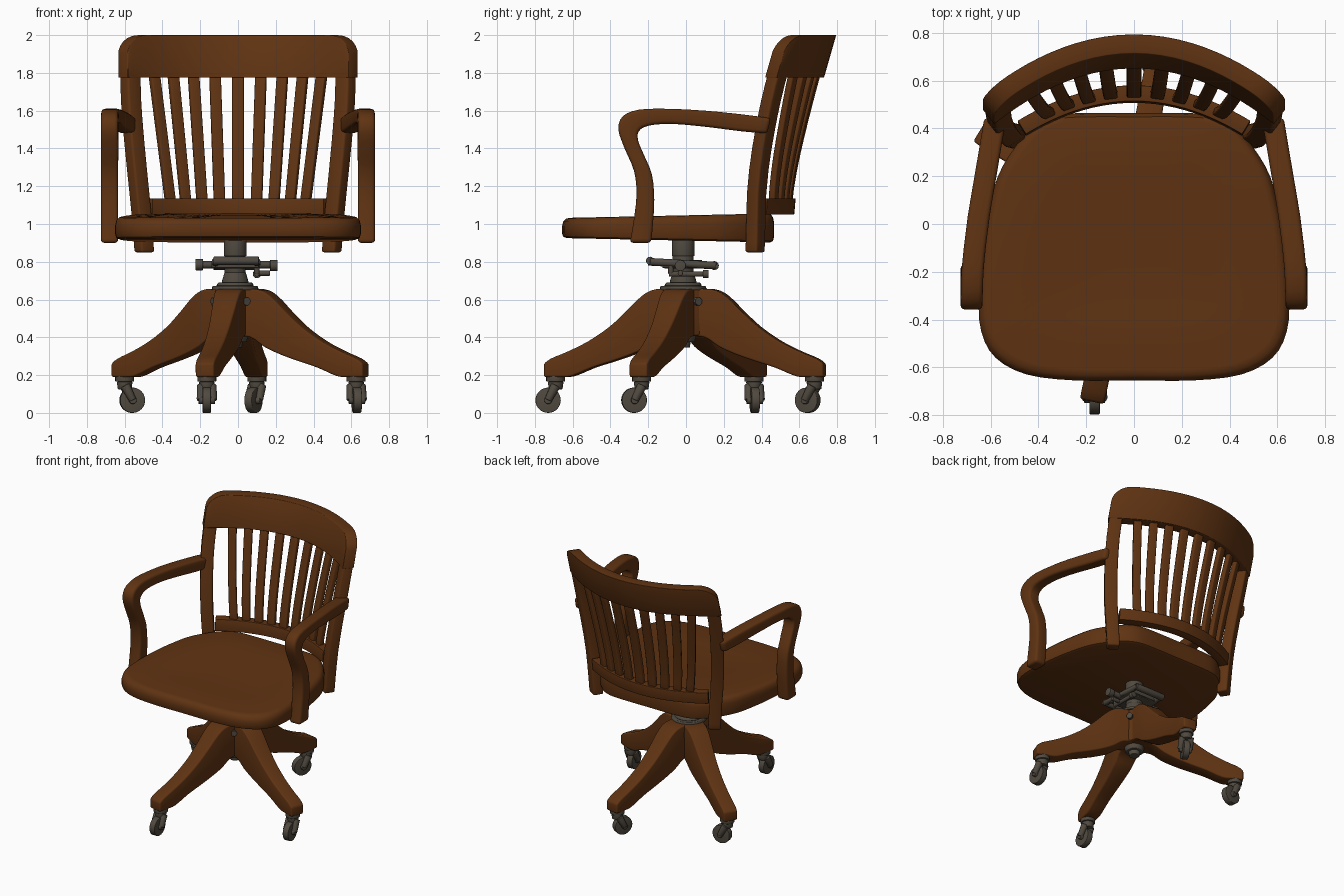
import bpy, bmesh, math
from mathutils import Vector, Matrix

if "Cube" in bpy.data.objects:
    bpy.data.objects.remove(bpy.data.objects["Cube"])


def material(name, rgb):
    m = bpy.data.materials.new(name)
    m.diffuse_color = (*rgb, 1)
    m.use_nodes = True
    m.node_tree.nodes["Principled BSDF"].inputs["Base Color"].default_value = m.diffuse_color
    return m


WOOD = material("brown wood", (0.115, 0.033, 0.006))
METAL = material("aged metal", (0.08, 0.067, 0.05))


def finish(name, bm, mat, bevel=0.0):
    bmesh.ops.recalc_face_normals(bm, faces=bm.faces)
    me = bpy.data.meshes.new(name)
    bm.to_mesh(me)
    bm.free()
    me.materials.append(mat)
    ob = bpy.data.objects.new(name, me)
    bpy.context.collection.objects.link(ob)
    bpy.ops.object.select_all(action='DESELECT')
    ob.select_set(True)
    bpy.context.view_layer.objects.active = ob
    if bevel:
        mod = ob.modifiers.new("round", 'BEVEL')
        mod.width, mod.segments = bevel, 3
        mod.limit_method, mod.angle_limit = 'ANGLE', math.radians(40)
        bpy.ops.object.modifier_apply(modifier=mod.name)
    bpy.ops.object.shade_smooth_by_angle(angle=math.radians(40))
    return ob


def spline(pts, n=3, closed=False):
    """Catmull-Rom resampling of tuples of any length."""
    pts = [Vector(p) for p in pts]
    c, out = len(pts), []
    at = (lambda i: pts[i % c]) if closed else (lambda i: pts[max(0, min(c - 1, i))])
    for i in range(c if closed else c - 1):
        a, b, d, e = at(i - 1), at(i), at(i + 1), at(i + 2)
        for k in range(n):
            t = k / n
            out.append(0.5 * (2 * b + (d - a) * t + (2 * a - 5 * b + 4 * d - e) * t * t
                              + (3 * b - a - 3 * d + e) * t ** 3))
    return out if closed else out + [pts[-1]]


def lerp(table, v):
    for (a, p), (b, q) in zip(table, table[1:]):
        if v <= b:
            return p + (q - p) * max(0, (v - a) / (b - a))
    return table[-1][1]


def loft(rings):
    bm = bmesh.new()
    vs = [[bm.verts.new(p) for p in r] for r in rings]
    n = len(vs[0])
    for r, s in zip(vs, vs[1:]):
        for i in range(n):
            j = (i + 1) % n
            bm.faces.new((r[i], r[j], s[j], s[i]))
    bm.faces.new(vs[0])
    bm.faces.new(vs[-1])
    return bm


def rod(bm, p, q, r1, r2=None, seg=20):
    p, q = Vector(p), Vector(q)
    d = q - p
    m = Matrix.Translation((p + q) / 2) @ Vector((0, 0, 1)).rotation_difference(d).to_matrix().to_4x4()
    bmesh.ops.create_cone(bm, cap_ends=True, segments=seg, radius1=r1,
                          radius2=r1 if r2 is None else r2, depth=d.length, matrix=m)


# Seat: rounded outline stacked into a softly dished slab
half = [(0, -.655), (.25, -.655), (.45, -.63), (.58, -.56), (.64, -.45), (.65, -.3), (.635, -.1),
        (.61, .05), (.57, .2), (.5, .32), (.42, .41), (.33, .455), (.2, .465), (0, .465)]
outline = spline(half + [(-x, y) for x, y in half[-2:0:-1]], 3, True)
layers = [(.96, .912), (.99, .92), (1, .94), (1, 1.0), (.99, 1.025), (.965, 1.042), (.93, 1.046),
          (.6, 1.042), (.2, 1.038)]
finish("seat", loft([[(x * s, y * s, z + (.02 * y if z > .95 else -.02 * y)) for x, y in outline]
                     for s, z in layers]), WOOD)

# Curved, reclined surface shared by all back parts
LEAN = spline([(.85, .525), (1.05, .54), (1.2, .556), (1.4, .595), (1.7, .67), (2.0, .755)], 4)
BOW = 0.65


def back(x, z, off):
    n = Vector((2 * BOW * x, 1)).normalized()
    return (x + n.x * off, lerp(LEAN, z) - BOW * x * x + n.y * off, z)


def rail(name, xmax, low, high, t, bevel):
    xs = [xmax * math.sin(math.pi / 2 * i / 16) for i in range(-16, 17)]
    finish(name, loft([[back(x, low, -t), back(x, low, t), back(x, high(x), t), back(x, high(x), -t)]
                       for x in xs]), WOOD, bevel)


def rounded_top(x):
    d = max(0, abs(x) - .51)
    return 1.9 + math.sqrt(max(0, .01 - d * d))


def upright(name, path, w, t, bevel):
    finish(name, loft([[back(x - w, z, -t), back(x + w, z, -t), back(x + w, z, t), back(x - w, z, t)]
                       for x, z in path]), WOOD, bevel)


rail("top_rail", .61, 1.775, rounded_top, .04, .014)
rail("lower_back_rail", .47, 1.05, lambda x: 1.135, .033, .01)
for s, side in ((-1, "left"), (1, "right")):
    path = spline([(.495, .85), (.51, 1.05), (.545, 1.4), (.565, 1.65), (.57, 1.88)], 3)
    upright(side + "_back_post", [(s * x, z) for x, z in path], .036, .038, .012)
for i in range(-4, 5):
    top = i * .125 - math.copysign(.0035 * i * i, i)
    upright("back_slat", [(top * (.8 + .2 * k / 8), 1.1 + .7 * k / 8) for k in range(9)],
            .031 - .0015 * abs(i), .018, .008)

# Arms: bent strip given as outer and inner (y, z) edges
edges = spline([(.45, 1.56, .43, 1.48), (.3, 1.58, .3, 1.49), (.1, 1.60, .1, 1.515),
                (-.1, 1.61, -.08, 1.53), (-.25, 1.605, -.2, 1.52), (-.335, 1.57, -.25, 1.49),
                (-.358, 1.5, -.253, 1.44), (-.325, 1.4, -.22, 1.36), (-.275, 1.28, -.18, 1.26),
                (-.262, 1.15, -.168, 1.13), (-.28, 1.0, -.175, 1.0), (-.297, .9, -.185, .9)], 3)
ARM_X = [(-.4, .682), (-.2, .677), (-.1, .667), (.05, .648), (.2, .622), (.45, .58)]
for s, side in ((-1, "left"), (1, "right")):
    rings = []
    for a, b, c, d in edges:
        if d < 1.35:
            xa = xc = .68
        else:
            xa, xc = lerp(ARM_X, a), lerp(ARM_X, c)
        rings.append([(s * (xa - .046), a, b), (s * (xa + .046), a, b),
                      (s * (xc + .046), c, d), (s * (xc - .046), c, d)])
    finish(side + "_arm", loft(rings), WOOD, .018)

# Base legs: (radius, height) of top and bottom edge plus half width
HUB = Vector((-.015, 0, 0))
leg = spline([(0, .655, 0, .41, .075), (.13, .655, .1, .40, .072), (.2, .62, .17, .35, .068),
              (.28, .535, .25, .31, .062), (.36, .455, .34, .275, .057), (.46, .38, .44, .24, .054),
              (.56, .325, .54, .195, .052), (.64, .288, .6, .19, .052), (.675, .26, .675, .19, .05)], 3)
# foot position, then direction in which the caster wheel trails
feet = [((-.165, -.69), (0, -1)), ((.625, -.235), (.1, -1)),
        ((.1, .68), (-.5, -1)), ((-.6, .36), (1, .1))]
for foot, trail in feet:
    f = Vector((*foot, 0))
    u = (f - HUB).normalized()
    v = Vector((-u.y, u.x, 0))
    k = ((f - HUB).length + .055) / .675
    rings = []
    for r, z, r2, z2, w in leg:
        a, b = HUB + u * r * k, HUB + u * r2 * k
        rings.append([(*(a - v * w).xy, z), (*(a + v * w).xy, z),
                      (*(b + v * w).xy, z2), (*(b - v * w).xy, z2)])
    finish("base_leg", loft(rings), WOOD, .016)

    # Caster: stem, collar, forked cheeks, wheel and axle
    bm = bmesh.new()
    d = Vector((*trail, 0)).normalized()
    ax = Vector((-d.y, d.x, 0))
    c = f + d * .04 + Vector((0, 0, .067))
    up = lambda z: f + Vector((0, 0, z))
    rod(bm, up(.165), up(.2), .05)
    rod(bm, up(.125), up(.165), .036, .042)
    rod(bm, c - ax * .022, c + ax * .022, .067, seg=28)
    rod(bm, c - ax * .044, c + ax * .044, .02)
    for s in (-1, 1):
        rod(bm, up(.145) + ax * s * .026, c + ax * s * .034, .026, .02, 12)
    finish("caster", bm, METAL, .004)

# Hub block with bolts between the legs
bm = bmesh.new()
rod(bm, HUB + Vector((0, 0, .41)), HUB + Vector((0, 0, .652)), .115, seg=8)
finish("base_hub", bm, WOOD, .008)
bm = bmesh.new()
for deg in (31, 115, 203, 298):
    d = Vector((math.cos(math.radians(deg)), math.sin(math.radians(deg)), 0))
    p = HUB + Vector((0, 0, .59))
    rod(bm, p + d * .09, p + d * .132, .022, seg=8)
finish("hub_bolts", bm, METAL)

# Swivel column
cx, cy = -.015, -.015
bm = bmesh.new()
for z, z2, r, r2 in [(.345, .38, .035, .04), (.375, .415, .06, .07), (.65, .672, .125, .12),
                     (.672, .69, .1, .09), (.69, .745, .072, .056), (.74, .84, .056, .056),
                     (.765, .81, .1, .1), (.83, .925, .06, .06)]:
    rod(bm, (cx, cy, z), (cx, cy, z2), r, r2, 28)
finish("swivel_column", bm, METAL, .004)

# Tilt mechanism: plate, cross bars, knobs and tension screw
bm = bmesh.new()
bmesh.ops.create_cube(bm, size=1, matrix=Matrix.Translation((cx, cy, .785))
                      @ Matrix.Diagonal((.25, .22, .035, 1)))
for p, q, r in [((-.21, -.03, .785), (.2, -.03, .785), .02), ((-.12, -.2, .8), (-.12, .15, .78), .02),
                ((.1, -.19, .8), (.1, .16, .78), .02), ((-.225, -.03, .785), (-.185, -.03, .785), .03),
                ((.17, -.03, .78), (.21, -.03, .78), .03), ((-.13, -.19, .805), (.11, -.19, .805), .022),
                ((-.13, .15, .78), (.11, .15, .78), .024), ((.1, -.09, .735), (.1, .11, .735), .014),
                ((.1, .09, .735), (.1, .12, .735), .022), ((.1, -.03, .74), (.17, -.03, .74), .014),
                ((.1, -.08, .735), (.1, -.08, .785), .014)]:
    rod(bm, p, q, r, seg=12)
finish("tilt_mechanism", bm, METAL, .003)
